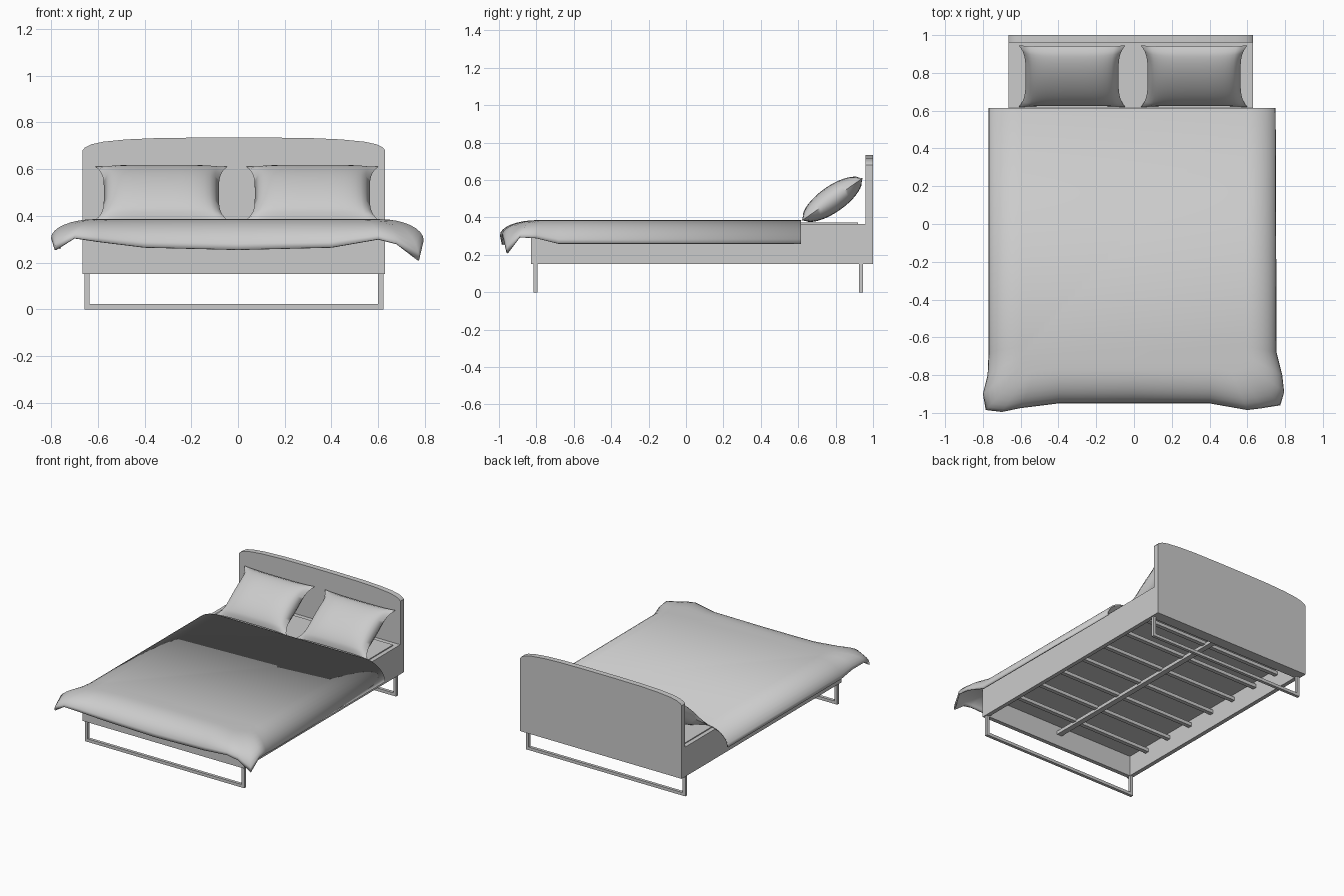
import bpy, bmesh, math
from mathutils import Matrix, Vector

cube = bpy.data.objects.get("Cube")
if cube:
    bpy.data.objects.remove(cube, do_unlink=True)

GREY = (0.6, 0.6, 0.6, 1)
grey = bpy.data.materials.new("plain_grey")
grey.use_nodes = True
grey.diffuse_color = GREY
grey.node_tree.nodes["Principled BSDF"].inputs["Base Color"].default_value = GREY

XL, XR = -0.665, 0.63          # outer faces of the bed frame
MID = (XL + XR) / 2
WALL = 0.03


def finish(name, bm, smooth=None):
    mesh = bpy.data.meshes.new(name)
    bm.to_mesh(mesh)
    bm.free()
    mesh.materials.append(grey)
    ob = bpy.data.objects.new(name, mesh)
    bpy.context.collection.objects.link(ob)
    if smooth:
        bpy.ops.object.select_all(action='DESELECT')
        ob.select_set(True)
        bpy.context.view_layer.objects.active = ob
        bpy.ops.object.shade_smooth_by_angle(angle=math.radians(smooth))
    return ob


def add_box(bm, lo, hi):
    lo, hi = Vector(lo), Vector(hi)
    m = Matrix.Translation((lo + hi) / 2) @ Matrix.Diagonal((*(hi - lo), 1))
    bmesh.ops.create_cube(bm, size=1, matrix=m)


def boxes(name, *pairs):
    bm = bmesh.new()
    for lo, hi in pairs:
        add_box(bm, lo, hi)
    return finish(name, bm)


# Frame panels
Z0, Z1 = 0.15, 0.365
FRONT, BACK = -0.83, 0.96
boxes("side_panels",
      ((XL, FRONT, Z0), (XL + WALL, BACK, Z1)),
      ((XR - WALL, FRONT, Z0), (XR, BACK, Z1)))
boxes("end_panels",
      ((XL + WALL, FRONT, Z0), (XR - WALL, FRONT + WALL, Z1)),
      ((XL + WALL, BACK - 0.04, Z0), (XR - WALL, BACK, Z1)))

# Headboard with a softly arched top
half = [(0.6475, Z0), (0.6475, 0.68), (0.638, 0.692), (0.61, 0.706), (0.56, 0.717),
        (0.46, 0.727), (0.32, 0.733), (0.12, 0.735)]
outline = half + [(-x, z) for x, z in reversed(half)]
bm = bmesh.new()
face = bm.faces.new([bm.verts.new((MID + x, BACK, z)) for x, z in outline])
ext = bmesh.ops.extrude_face_region(bm, geom=[face])
bmesh.ops.translate(bm, vec=(0, 0.04, 0),
                    verts=[v for v in ext["geom"] if isinstance(v, bmesh.types.BMVert)])
bmesh.ops.recalc_face_normals(bm, faces=bm.faces)
finish("headboard", bm, 30)

# Sled legs: a square-tube loop at each end
T = 0.022
for name, y in (("front_legs", -0.805), ("rear_legs", 0.935)):
    a, b = XL + 0.008, XR - 0.008
    y0, y1 = y - T / 2, y + T / 2
    boxes(name,
          ((a, y0, 0), (b, y1, T)),
          ((a, y0, T), (a + T, y1, Z0)),
          ((b - T, y0, T), (b, y1, Z0)))

# Slats and centre beam below the mattress
boxes("slats", *[((XL + WALL, y - 0.015, 0.25), (XR - WALL, y + 0.015, 0.275))
                 for y in [-0.62 + 0.225 * i for i in range(7)]])
boxes("centre_beam", ((MID - 0.02, FRONT + WALL, 0.235), (MID + 0.02, BACK - 0.04, 0.26)))

# Mattress
boxes("mattress", ((XL + WALL, FRONT + WALL, 0.3), (XR - WALL, BACK - 0.04, 0.372)))

# Duvet: flat top that curves down to a hem with flared front corners
hem = [(-.77, .615, .26), (-.77, -.68, .26), (-.775, -.8, .285), (-.8, -.9, .305),
       (-.785, -.985, .255), (-.7, -.995, .305), (-.6, -.975, .29), (-.4, -.95, .265),
       (0, -.95, .255), (.4, -.95, .265), (.6, -.985, .3), (.68, -.975, .28),
       (.775, -.96, .21), (.795, -.89, .295), (.785, -.8, .29), (.755, -.68, .26),
       (.75, .615, .26)]
TOP, STEPS = 0.386, 8
bm = bmesh.new()
rows = []
for x, y, z in hem:
    cx, cy = max(-0.45, min(0.45, x)), max(y, -0.62)
    ix, iy = cx + (x - cx) * 0.45, cy + (y - cy) * 0.45
    row = []
    for k in range(STEPS + 1):
        ang = k / STEPS * math.pi / 2
        out, drop = math.sin(ang), 1 - math.cos(ang)
        row.append(bm.verts.new((ix + (x - ix) * out, iy + (y - iy) * out,
                                 TOP + (z - TOP) * drop)))
    rows.append(row)
bm.faces.new([r[0] for r in rows])
for a, b in zip(rows, rows[1:]):
    for k in range(STEPS):
        bm.faces.new((a[k], a[k + 1], b[k + 1], b[k]))
for f in bm.faces:
    f.normal_update()
    if f.normal.z < 0:
        f.normal_flip()
duvet = finish("duvet", bm, 50)
sol = duvet.modifiers.new("thickness", 'SOLIDIFY')
sol.thickness = 0.01
sol.offset = -1

# Pillows: pinched cushions leaning on the headboard
N = 20


def pillow(name, cx):
    bm = bmesh.new()
    bmesh.ops.create_grid(bm, x_segments=N, y_segments=N, size=1)
    low = bmesh.ops.duplicate(bm, geom=bm.verts[:] + bm.edges[:] + bm.faces[:])["geom"]
    low_verts = {v for v in low if isinstance(v, bmesh.types.BMVert)}
    bmesh.ops.reverse_faces(bm, faces=[f for f in low if isinstance(f, bmesh.types.BMFace)])
    for v in bm.verts:
        u, w = v.co.x, v.co.y
        puff = 0.07 * max(0, (1 - u ** 4) * (1 - w * w)) ** 0.6
        v.co = (0.283 * u * (1 - 0.13 * u * u * (1 - w ** 4)),
                0.2 * w * (1 - 0.04 * w * w * (1 - u ** 4)),
                -puff if v in low_verts else puff)
    bmesh.ops.remove_doubles(bm, verts=bm.verts, dist=0.0005)
    bm.transform(Matrix.Translation((cx, 0.782, 0.497)) @ Matrix.Rotation(math.radians(35), 4, 'X'))
    finish(name, bm, 60)


pillow("right_pillow", -0.328)
pillow("left_pillow", 0.318)
